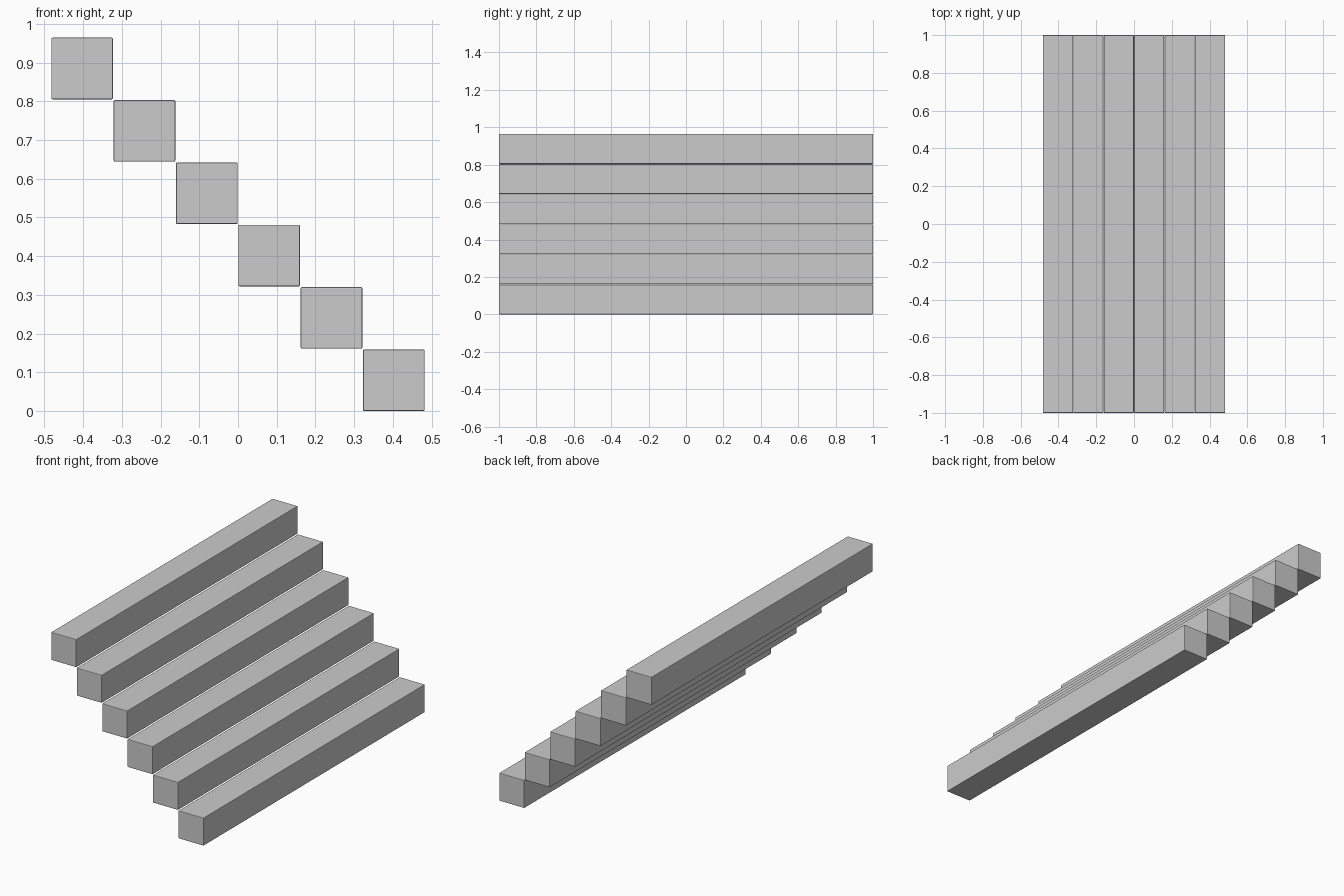
import bpy

if "Cube" in bpy.data.objects:
    bpy.data.objects.remove(bpy.data.objects["Cube"])

COUNT = 6
SIZE = 0.159    # square section of each step
PITCH = 0.161   # offset in x and z, leaves a hairline gap
LENGTH = 2.0


def add_step(index):
    x = (index - (COUNT - 1) / 2) * PITCH
    z = SIZE / 2 + (COUNT - 1 - index) * PITCH
    bpy.ops.mesh.primitive_cube_add(size=1, location=(x, 0, z))
    step = bpy.context.object
    step.name = f"stair_step_{COUNT - index}"
    step.scale = (SIZE, LENGTH, SIZE)
    bpy.ops.object.transform_apply(location=False, rotation=False, scale=True)
    # Tiny softened edges
    bevel = step.modifiers.new("edge_bevel", 'BEVEL')
    bevel.width = 0.003
    bevel.segments = 2


# Steps descend from left to right
for i in range(COUNT):
    add_step(i)
